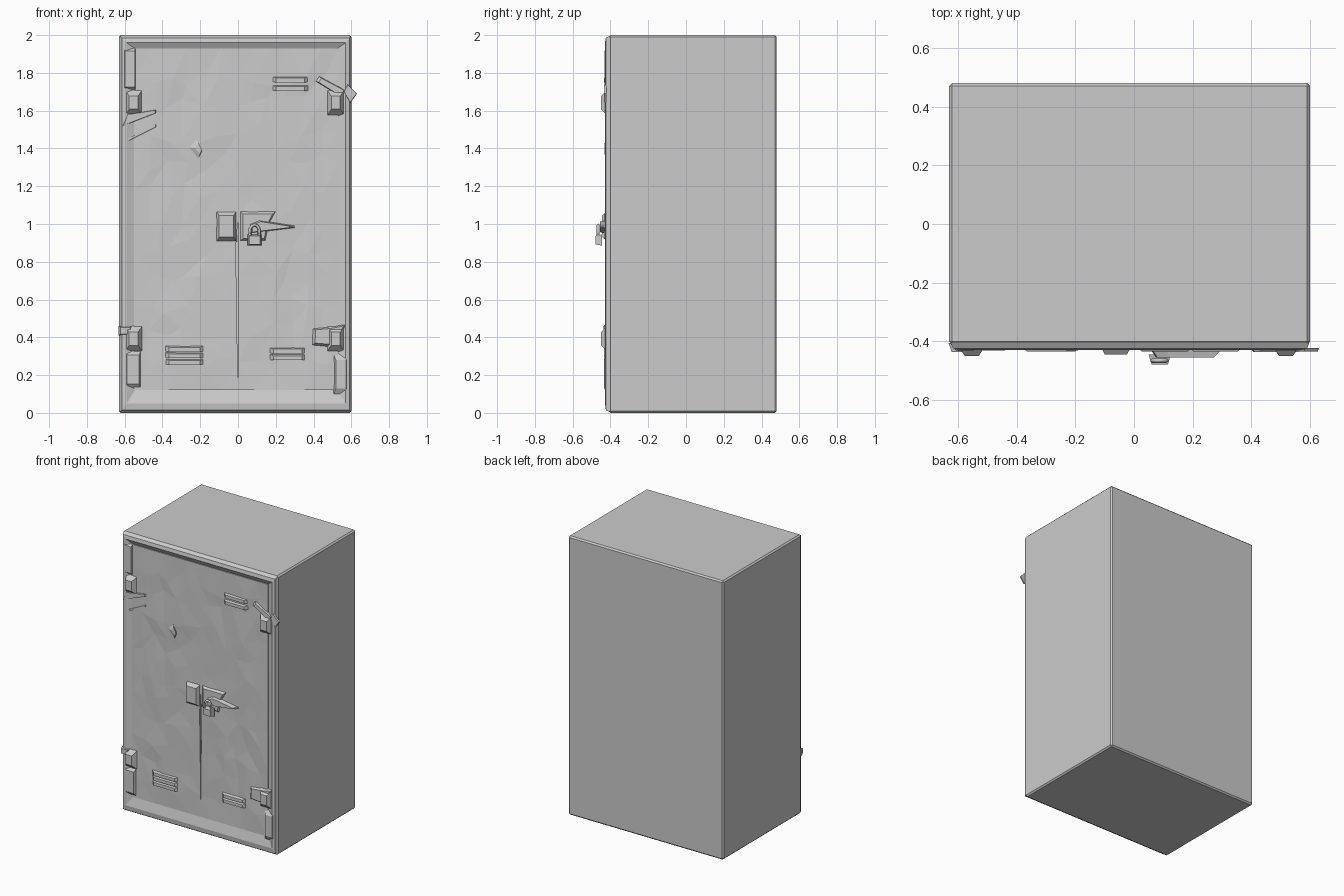
import bpy, bmesh, math, random
from mathutils import Vector

if "Cube" in bpy.data.objects:
    bpy.data.objects.remove(bpy.data.objects["Cube"])
random.seed(7)


def finish(name, bm):
    bmesh.ops.recalc_face_normals(bm, faces=bm.faces)
    me = bpy.data.meshes.new(name)
    bm.to_mesh(me)
    bm.free()
    ob = bpy.data.objects.new(name, me)
    bpy.context.collection.objects.link(ob)
    return ob


def rect(x0, x1, z0, z1):
    return [(x0, z0), (x1, z0), (x1, z1), (x0, z1)]


def loft(name, rings, cap=True):
    """Join (y, [(x, z), ...]) outlines from back to front."""
    bm = bmesh.new()
    loops = [[bm.verts.new((x, y, z)) for x, z in pts] for y, pts in rings]
    n = len(loops[0])
    for a, b in zip(loops, loops[1:]):
        for i in range(n):
            j = (i + 1) % n
            bm.faces.new((a[i], a[j], b[j], b[i]))
    if cap:
        bm.faces.new(loops[0])
        bm.faces.new(loops[-1])
    return finish(name, bm)


def lump(name, pts, y, shrink=0.6, shift=(0, 0), back=-0.405):
    """Outline on the front face tapering to a smaller front face."""
    cx = sum(p[0] for p in pts) / len(pts)
    cz = sum(p[1] for p in pts) / len(pts)
    top = [(cx + shift[0] + (x - cx) * shrink, cz + shift[1] + (z - cz) * shrink) for x, z in pts]
    return loft(name, [(back, pts), (y, top)])


# Cabinet shell
bm = bmesh.new()
bmesh.ops.create_cube(bm, size=1)
for v in bm.verts:
    v.co = ((v.co.x * 1.23) - 0.015, v.co.y * 0.89 + 0.035, v.co.z * 2 + 1)
body = finish("cabinet_body", bm)
bev = body.modifiers.new("edge", 'BEVEL')
bev.width = 0.01
bev.segments = 1

# Raised front frame with bevelled inner edge
loft("front_frame", [
    (-0.405, rect(-0.626, 0.597, 0.004, 1.996)),
    (-0.424, rect(-0.615, 0.59, 0.015, 1.985)),
    (-0.429, rect(-0.59, 0.57, 0.05, 1.96)),
    (-0.411, rect(-0.545, 0.525, 0.12, 1.928))], cap=False)


# Dented faceted doors
def door(name, x0, x1, z0, z1, seam):
    nx, nz = 6, 12
    bm = bmesh.new()
    g = []
    for j in range(nz + 1):
        row = []
        for i in range(nx + 1):
            x = x0 + (x1 - x0) * i / nx
            z = z0 + (z1 - z0) * j / nz
            y = -0.419
            if 0 < i < nx and 0 < j < nz:
                x += random.uniform(-0.03, 0.03)
                z += random.uniform(-0.05, 0.05)
                y += random.uniform(-0.004, 0.004)
            if abs(x) < 1e-4 and z < 0.91:
                x += seam * (z - 0.1) / 0.8
            row.append(bm.verts.new((x, y, z)))
        g.append(row)
    for j in range(nz):
        for i in range(nx):
            bm.faces.new((g[j][i], g[j][i + 1], g[j + 1][i + 1], g[j + 1][i]))
    bmesh.ops.triangulate(bm, faces=bm.faces[:])
    rim = [e for e in bm.edges if e.is_boundary]
    for v in [e for e in bmesh.ops.extrude_edge_only(bm, edges=rim)["geom"]
              if isinstance(e, bmesh.types.BMVert)]:
        v.co.y = -0.402
    finish(name, bm)


door("left_door", -0.55, 0, 0.12, 1.93, -0.012)
door("right_door", 0, 0.53, 0.12, 1.93, 0.003)

# Hinges: knuckle block plus leaf
for side, x in (("left", -0.55), ("right", 0.52)):
    for level, z in (("upper", 1.64), ("lower", 0.39)):
        lump(f"{side}_{level}_hinge", rect(x - 0.055, x + 0.05, z - 0.075, z + 0.08), -0.45, 0.45)
lump("left_upper_hinge_leaf", rect(-0.605, -0.54, 1.7, 1.94), -0.432, 0.8)
lump("left_lower_hinge_leaf", rect(-0.60, -0.51, 0.12, 0.34), -0.434, 0.7)
lump("right_lower_hinge_leaf", [(0.38, 0.35), (0.5, 0.34), (0.598, 0.48), (0.5, 0.46), (0.385, 0.45)], -0.436, 0.7)
lump("right_lower_strap", rect(0.5, 0.59, 0.08, 0.33), -0.433, 0.6)
lump("left_lower_tab", rect(-0.632, -0.56, 0.41, 0.46), -0.436, 0.7)
lump("left_upper_crease", [(-0.628, 1.51), (-0.42, 1.59), (-0.42, 1.61), (-0.60, 1.58)], -0.43, 0.8)
lump("left_crease_line", [(-0.6, 1.43), (-0.42, 1.52), (-0.42, 1.535), (-0.6, 1.445)], -0.427, 0.8)
lump("right_upper_tab", [(0.56, 1.70), (0.595, 1.64), (0.63, 1.69), (0.58, 1.74)], -0.434, 0.9, back=-0.422)
lump("right_upper_hinge_leaf", [(0.4, 1.76), (0.56, 1.66), (0.59, 1.7), (0.42, 1.79)], -0.431, 0.7)

# Vent louvres: each slat is a wedge with a lower lip
for name, x0, x1, zs in (("left_lower_vent", -0.4, -0.165, (0.27, 0.305, 0.34)),
                         ("right_lower_vent", 0.155, 0.37, (0.295, 0.33)),
                         ("right_upper_vent", 0.17, 0.385, (1.72, 1.765))):
    for k, z in enumerate(zs):
        lump(f"{name}_slat_{k + 1}", rect(x0, x1, z - 0.012, z + 0.02), -0.434, 0.7, (0, -0.008))

# Shallow dent ridge on the left door
lump("left_door_dent", [(-0.3, 1.41), (-0.22, 1.32), (-0.19, 1.38), (-0.24, 1.48)], -0.431, 0.35, (0.03, 0))

# Latch plates meeting at the seam
lump("left_latch_plate", rect(-0.12, -0.003, 0.9, 1.075), -0.444, 0.65)
lump("right_latch_plate", [(0, 0.9), (0.15, 0.9), (0.17, 1.0), (0.21, 1.075), (0, 1.075)], -0.434, 0.75)
lump("hasp", [(0.055, 0.95), (0.13, 0.96), (0.3, 0.98), (0.3, 0.99), (0.11, 1.02), (0.06, 1.0)],
     -0.455, 0.8, back=-0.425)

# Padlock
lump("padlock_body", rect(0.05, 0.125, 0.885, 0.945), -0.478, 0.75, back=-0.445)
cu = bpy.data.curves.new("padlock_shackle", 'CURVE')
cu.dimensions = '3D'
cu.bevel_depth = 0.008
cu.bevel_resolution = 0
sp = cu.splines.new('POLY')
pts = [(-1, 0)] + [(-math.cos(math.pi * i / 6), 1 + math.sin(math.pi * i / 6)) for i in range(7)] + [(1, 0)]
sp.points.add(len(pts) - 1)
for p, (a, b) in zip(sp.points, pts):
    p.co = (0.0875 + 0.025 * a, -0.465, 0.935 + 0.03 * b, 1)
bpy.context.collection.objects.link(bpy.data.objects.new("padlock_shackle", cu))
